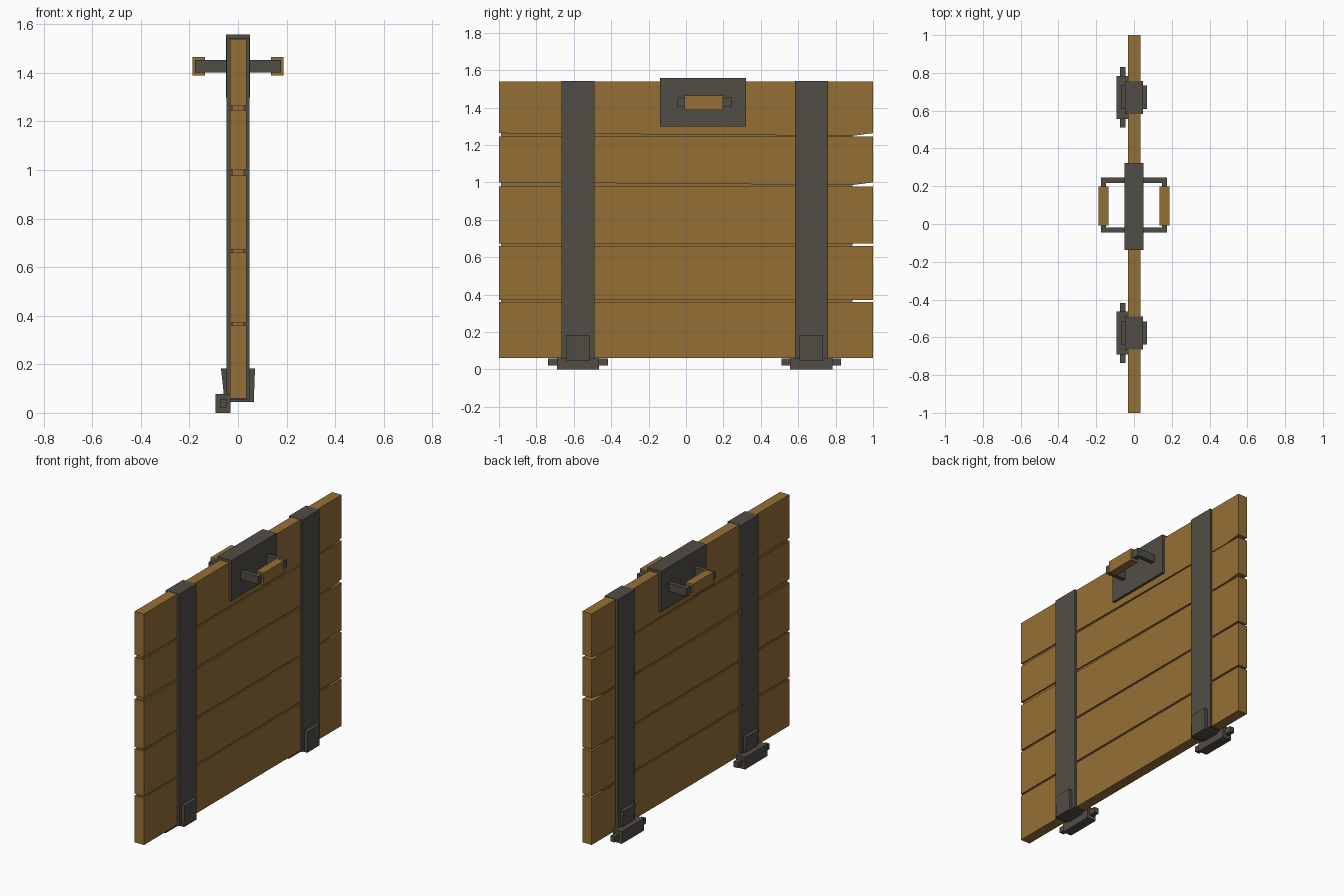
import bpy
import bmesh

cube = bpy.data.objects.get("Cube")
if cube:
    bpy.data.objects.remove(cube, do_unlink=True)


def make_material(name, rgb):
    mat = bpy.data.materials.new(name)
    mat.use_nodes = True
    mat.diffuse_color = (*rgb, 1)
    mat.node_tree.nodes["Principled BSDF"].inputs["Base Color"].default_value = (*rgb, 1)
    return mat


wood = make_material("brown wood", (0.30, 0.16, 0.036))
iron = make_material("dark iron", (0.083, 0.075, 0.060))


def prism(name, points, offset, mat):
    """Extrude a closed outline of 3D points along an offset."""
    bm = bmesh.new()
    face = bm.faces.new([bm.verts.new(p) for p in points])
    result = bmesh.ops.extrude_face_region(bm, geom=[face], use_keep_orig=True)
    moved = [g for g in result["geom"] if isinstance(g, bmesh.types.BMVert)]
    bmesh.ops.translate(bm, verts=moved, vec=offset)
    bmesh.ops.recalc_face_normals(bm, faces=bm.faces)
    mesh = bpy.data.meshes.new(name)
    bm.to_mesh(mesh)
    bm.free()
    mesh.materials.append(mat)
    obj = bpy.data.objects.new(name, mesh)
    bpy.context.collection.objects.link(obj)
    return obj


def box(name, x, y, z, mat):
    base = [(x[0], y[0], z[0]), (x[1], y[0], z[0]), (x[1], y[1], z[0]), (x[0], y[1], z[0])]
    return prism(name, base, (0, 0, z[1] - z[0]), mat)


# Planks: bottom, top, and how far the lower edge sags near one end
planks = [(0.06, 0.36, 0), (0.372, 0.66, 0), (0.672, 0.978, 0),
          (1.0, 1.245, 0.014), (1.263, 1.54, 0.014)]
for i, (low, high, sag) in enumerate(planks):
    outline = [(-1, low), (0.89, low - sag), (1, low), (1, high), (-1, high)]
    prism(f"plank_{i + 1}", [(-0.032, y, z) for y, z in outline], (0.066, 0, 0), wood)

# Recessed strips closing the gaps between planks
for i in range(len(planks) - 1):
    box(f"gap_strip_{i + 1}", (-0.025, 0.025), (-0.99, 0.89),
        (planks[i][1] - 0.01, planks[i + 1][0] + 0.01), wood)

# Iron straps, each with a clip, hinge block and pin at its foot
for side, y in (("front", -0.577), ("back", 0.67)):
    box(f"{side}_strap", (-0.047, 0.047), (y - 0.088, y + 0.088), (0.055, 1.542), iron)
    clip = [(-0.055, 0.045), (0.065, 0.045), (0.07, 0.183), (-0.07, 0.183)]
    prism(f"{side}_clip", [(x, y - 0.062, z) for x, z in clip], (0, 0.124, 0), iron)
    box(f"{side}_hinge_block", (-0.093, -0.03), (y - 0.113, y + 0.113), (0, 0.078), iron)
    box(f"{side}_hinge_pin", (-0.075, -0.045), (y - 0.16, y + 0.16), (0.022, 0.058), iron)

# Handle plate over the top edge
box("handle_plate", (-0.05, 0.05), (-0.138, 0.322), (1.298, 1.557), iron)

# Handle on each face: two arms, crossbar and wooden grip
for side, s in (("left", 1), ("right", -1)):
    for end, y in (("front", -0.032), ("back", 0.232)):
        box(f"{side}_{end}_handle_arm", (s * 0.04, s * 0.176),
            (y - 0.014, y + 0.014), (1.402, 1.453), iron)
    box(f"{side}_handle_bar", (s * 0.148, s * 0.176), (-0.045, 0.245), (1.403, 1.452), iron)
    box(f"{side}_handle_grip", (s * 0.135, s * 0.188), (-0.008, 0.198), (1.388, 1.465), wood)
